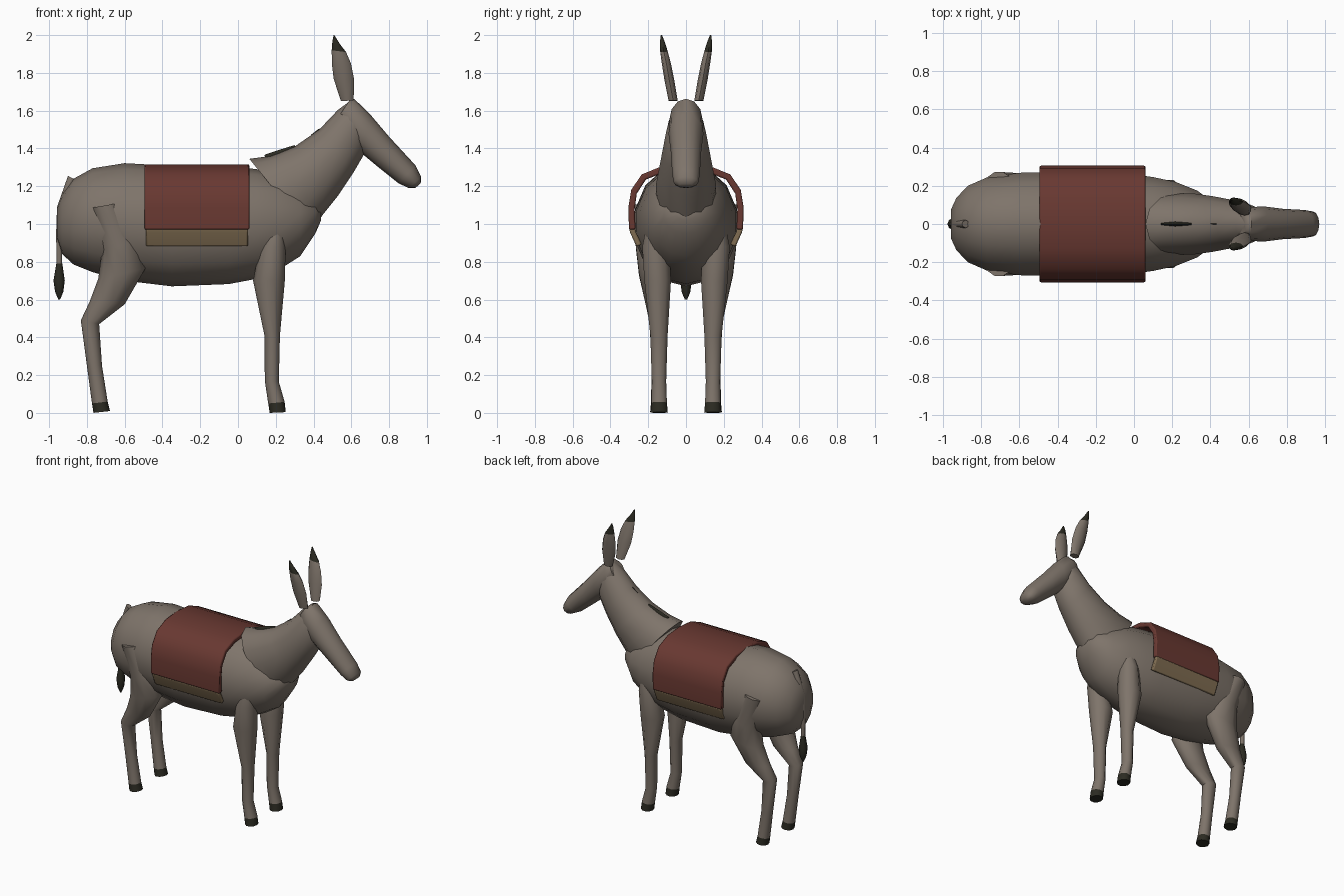
import bpy, bmesh, math


def material(name, rgb):
    m = bpy.data.materials.new(name)
    m.diffuse_color = (*rgb, 1)
    return m


COAT = material("grey brown coat", (0.21, 0.175, 0.145))
DARK = material("dark hair and hoof", (0.025, 0.024, 0.016))
RED = material("dark red cloth", (0.14, 0.04, 0.031))
TAN = material("tan trim", (0.22, 0.155, 0.085))


def finish(name, bm, mats, dark_rule=None, angle=50):
    bmesh.ops.recalc_face_normals(bm, faces=bm.faces)
    if dark_rule:
        for f in bm.faces:
            f.material_index = int(dark_rule(f.calc_center_median()))
    me = bpy.data.meshes.new(name)
    bm.to_mesh(me)
    bm.free()
    for m in mats:
        me.materials.append(m)
    ob = bpy.data.objects.new(name, me)
    bpy.context.collection.objects.link(ob)
    bpy.ops.object.select_all(action='DESELECT')
    ob.select_set(True)
    bpy.context.view_layer.objects.active = ob
    bpy.ops.object.shade_smooth_by_angle(angle=math.radians(angle))
    return ob


def loft(name, stations, mats, sides=12, dark_rule=None, side=1):
    """Skin elliptical rings; station = x1, z1, x2, z2 (ring ends in side view), y, half width."""
    bm = bmesh.new()
    rings = []
    for x1, z1, x2, z2, y, w in stations:
        ring = []
        for i in range(sides):
            t = 2 * math.pi * i / sides
            c, s = math.cos(t), math.sin(t)
            ring.append(bm.verts.new(((x1 + x2) / 2 + (x1 - x2) / 2 * c,
                                      side * (y + w * s),
                                      (z1 + z2) / 2 + (z1 - z2) / 2 * c)))
        rings.append(ring)
    for a, b in zip(rings, rings[1:]):
        for i in range(sides):
            j = (i + 1) % sides
            bm.faces.new((a[i], a[j], b[j], b[i]))
    bm.faces.new(rings[0])
    bm.faces.new(rings[-1])
    return finish(name, bm, mats, dark_rule)


def cloth(name, profile, x0, x1, mat, thick):
    """Sheet with a y-z profile, run along x and thickened inwards."""
    bm = bmesh.new()
    a = [bm.verts.new((x0, y, z)) for y, z in profile]
    b = [bm.verts.new((x1, y, z)) for y, z in profile]
    for i in range(len(profile) - 1):
        bm.faces.new((a[i], a[i + 1], b[i + 1], b[i]))
    # closing inner side, scaled towards the body axis
    inner = []
    for x in (x0, x1):
        row = []
        for y, z in profile:
            d = math.hypot(y, z - 0.99)
            row.append(bm.verts.new((x, y - y / d * thick, z - (z - 0.99) / d * thick)))
        inner.append(row)
    c, d = inner
    n = len(profile) - 1
    for i in range(n):
        bm.faces.new((c[i], c[i + 1], d[i + 1], d[i]))
        bm.faces.new((a[i], a[i + 1], c[i + 1], c[i]))
        bm.faces.new((b[i], b[i + 1], d[i + 1], d[i]))
    for i in (0, n):
        bm.faces.new((a[i], b[i], d[i], c[i]))
    ob = finish(name, bm, [mat])
    bev = ob.modifiers.new("soft edge", 'BEVEL')
    bev.width = 0.008
    bev.segments = 2
    bev.limit_method = 'ANGLE'
    bev.angle_limit = math.radians(50)


# Body: x, top, bottom, half width
body = [(-0.957, 1.09, 0.92, 0.08), (-0.93, 1.16, 0.84, 0.14), (-0.87, 1.24, 0.785, 0.205),
        (-0.77, 1.295, 0.745, 0.25), (-0.6, 1.322, 0.70, 0.275), (-0.35, 1.308, 0.67, 0.28),
        (-0.05, 1.308, 0.682, 0.272), (0.1, 1.29, 0.71, 0.252), (0.22, 1.26, 0.76, 0.225),
        (0.33, 1.2, 0.83, 0.18), (0.41, 1.14, 0.95, 0.12), (0.44, 1.08, 1.02, 0.05)]
loft("body", [(x, t, x, b, 0, w) for x, t, b, w in body], [COAT], 14)

# Neck and head
loft("neck", [(0.06, 1.345, 0.38, 0.95, 0, 0.16), (0.17, 1.36, 0.45, 1.05, 0, 0.16),
              (0.30, 1.41, 0.53, 1.15, 0, 0.145), (0.43, 1.50, 0.61, 1.27, 0, 0.125),
              (0.53, 1.605, 0.668, 1.37, 0, 0.105), (0.585, 1.645, 0.67, 1.45, 0, 0.08)], [COAT])
loft("head", [(0.59, 1.655, 0.52, 1.55, 0, 0.065), (0.615, 1.663, 0.57, 1.44, 0, 0.088),
              (0.70, 1.58, 0.66, 1.37, 0, 0.092), (0.80, 1.462, 0.75, 1.295, 0, 0.08),
              (0.94, 1.31, 0.85, 1.215, 0, 0.073), (0.97, 1.25, 0.905, 1.19, 0, 0.065),
              (0.967, 1.215, 0.94, 1.192, 0, 0.035)], [COAT])

# Mane tufts along the top of the neck
loft("mane_rear", [(0.14, 1.366, 0.15, 1.33, 0, 0.006), (0.21, 1.39, 0.23, 1.34, 0, 0.014),
                   (0.30, 1.418, 0.31, 1.38, 0, 0.006)], [DARK], 6)
loft("mane_front", [(0.385, 1.471, 0.40, 1.43, 0, 0.004), (0.43, 1.506, 0.45, 1.46, 0, 0.006)],
     [DARK], 6)

for s, tag in ((-1, "right"), (1, "left")):
    # Ears with dark tips
    loft("ear_" + tag, [(0.545, 1.65, 0.612, 1.655, 0.068, 0.024), (0.506, 1.77, 0.615, 1.765, 0.089, 0.026),
                        (0.497, 1.85, 0.598, 1.85, 0.104, 0.024), (0.496, 1.92, 0.572, 1.91, 0.117, 0.02),
                        (0.50, 1.97, 0.538, 1.955, 0.125, 0.013), (0.506, 2.0, 0.512, 1.997, 0.13, 0.004)],
         [COAT, DARK], 8, lambda c: c.z > 1.92, s)
    # Front legs with hooves
    loft("front_leg_" + tag, [(0.155, 0.975, 0.24, 0.975, 0.17, 0.045), (0.115, 0.88, 0.252, 0.88, 0.16, 0.075),
                              (0.08, 0.70, 0.248, 0.70, 0.15, 0.074), (0.14, 0.41, 0.222, 0.41, 0.143, 0.048),
                              (0.142, 0.17, 0.216, 0.165, 0.143, 0.04), (0.16, 0.05, 0.247, 0.058, 0.142, 0.043),
                              (0.168, 0, 0.253, 0.004, 0.142, 0.048)],
         [COAT, DARK], 10, lambda c: c.z < 0.06, s)
    # Hind legs with haunch and hooves
    loft("hind_leg_" + tag, [(-0.78, 1.085, -0.635, 1.11, 0.205, 0.07), (-0.72, 0.86, -0.53, 0.91, 0.185, 0.085),
                             (-0.74, 0.71, -0.49, 0.765, 0.175, 0.078), (-0.785, 0.59, -0.60, 0.575, 0.16, 0.058),
                             (-0.832, 0.49, -0.735, 0.47, 0.15, 0.045), (-0.80, 0.25, -0.72, 0.25, 0.147, 0.037),
                             (-0.773, 0.05, -0.69, 0.06, 0.145, 0.042), (-0.765, 0, -0.678, 0.01, 0.145, 0.047)],
         [COAT, DARK], 10, lambda c: c.z < 0.06, s)

# Tail and its tuft
loft("tail", [(-0.90, 1.255, -0.862, 1.235, 0, 0.02), (-0.958, 1.09, -0.915, 1.08, 0, 0.02),
              (-0.963, 0.95, -0.93, 0.95, 0, 0.017), (-0.96, 0.77, -0.932, 0.77, 0, 0.014)], [COAT], 8)
loft("tail_tuft", [(-0.962, 0.79, -0.93, 0.79, 0, 0.015), (-0.977, 0.70, -0.917, 0.70, 0, 0.03),
                   (-0.968, 0.64, -0.925, 0.64, 0, 0.023), (-0.951, 0.60, -0.942, 0.60, 0, 0.006)], [DARK], 8)

# Saddle blanket and its trims
half = [(0.302, 0.97), (0.305, 1.09), (0.29, 1.18), (0.235, 1.262), (0.13, 1.305)]
cloth("saddle_blanket", half + [(0, 1.316)] + [(-y, z) for y, z in reversed(half)], -0.495, 0.06, RED, 0.035)
for s, tag in ((-1, "right"), (1, "left")):
    cloth("blanket_trim_" + tag, [(s * 0.301, 0.975), (s * 0.296, 0.955), (s * 0.262, 0.88)],
          -0.488, 0.053, TAN, 0.03)
